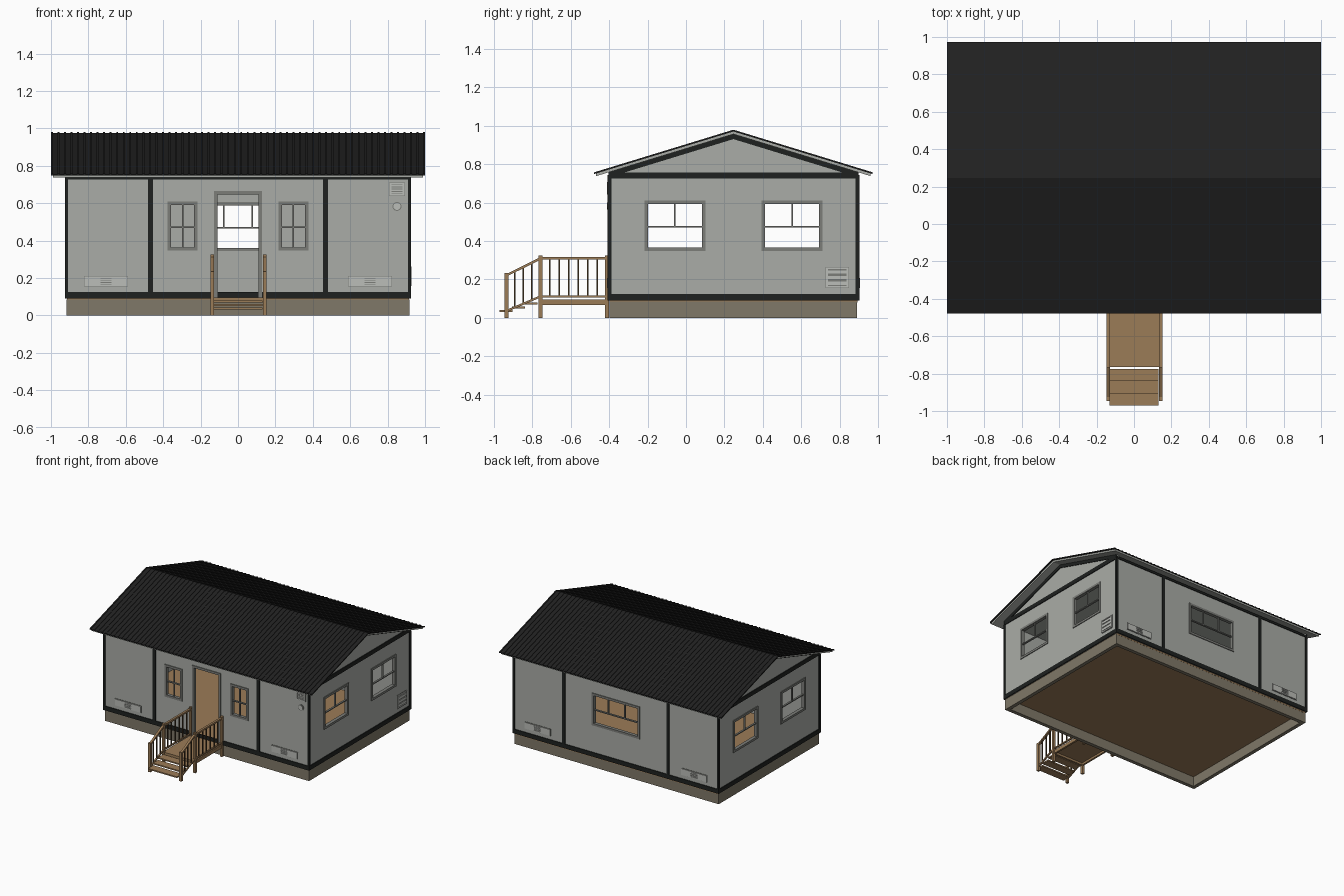
import bpy, bmesh, math
from mathutils import Vector

if "Cube" in bpy.data.objects:
    bpy.data.objects.remove(bpy.data.objects["Cube"])


def material(name, col):
    m = bpy.data.materials.new(name)
    m.diffuse_color = (*col, 1)
    m.use_nodes = True
    m.node_tree.nodes["Principled BSDF"].inputs["Base Color"].default_value = m.diffuse_color
    return m


GREY = material("wall grey", (0.40, 0.415, 0.385))
BLACK = material("trim black", (0.013, 0.015, 0.014))
ROOF = material("roof charcoal", (0.015, 0.015, 0.015))
TAN = material("wood tan", (0.33, 0.20, 0.095))
BASE = material("foundation taupe", (0.215, 0.188, 0.138))
FRAME = material("frame grey", (0.20, 0.205, 0.19))
VENT = material("vent light grey", (0.50, 0.51, 0.48))
DARK = material("baluster brown", (0.075, 0.045, 0.02))

YC = 0.247                       # ridge line
W, F, B = 0.92, YC - 0.65, YC + 0.65   # wall faces
Z0, Z1 = 0.09, 0.742             # wall bottom and top


def finish(name, bm, mat):
    bmesh.ops.recalc_face_normals(bm, faces=bm.faces)
    me = bpy.data.meshes.new(name)
    bm.to_mesh(me)
    bm.free()
    me.materials.append(mat)
    ob = bpy.data.objects.new(name, me)
    bpy.context.collection.objects.link(ob)
    return ob


def prism(bm, a, off):
    """Extrude polygon a by vector off."""
    off = Vector(off)
    lo = [bm.verts.new(p) for p in a]
    hi = [bm.verts.new(Vector(p) + off) for p in a]
    bm.faces.new(lo)
    bm.faces.new(hi[::-1])
    n = len(a)
    for i in range(n):
        j = (i + 1) % n
        bm.faces.new((lo[j], lo[i], hi[i], hi[j]))


def boxes(name, items, mat):
    bm = bmesh.new()
    for x0, x1, y0, y1, z0, z1 in items:
        prism(bm, [(x0, y0, z0), (x1, y0, z0), (x1, y1, z0), (x0, y1, z0)], (0, 0, z1 - z0))
    return finish(name, bm, mat)


def on(side, u0, u1, v0, v1, d0, d1):
    """Box on a wall: u along it, v up, d outward from its face."""
    if side == "front":
        return (u0, u1, F - d1, F - d0, v0, v1)
    if side == "back":
        return (u0, u1, B + d0, B + d1, v0, v1)
    if side == "right":
        return (W + d0, W + d1, u0, u1, v0, v1)
    return (-W - d1, -W - d0, u0, u1, v0, v1)


def wall(side, u0, u1, holes):
    """Wall panel with real openings, split in columns around the holes."""
    items, u = [], u0
    for a, b, c, d in sorted(holes):
        items.append(on(side, u, a, Z0, Z1, -0.02, 0))
        if c > Z0:
            items.append(on(side, a, b, Z0, c, -0.02, 0))
        items.append(on(side, a, b, d, Z1, -0.02, 0))
        u = b
    items.append(on(side, u, u1, Z0, Z1, -0.02, 0))
    boxes(side + "_wall", items, GREY)


def frame(name, side, hole, bars=(), low_bars=True, t=0.012, sash=True):
    """Opening surround with glazing bars."""
    a, b, c, d = hole
    it = [on(side, a - .006, a + t, c, d, -.022, .006), on(side, b - t, b + .006, c, d, -.022, .006),
          on(side, a - .006, b + .006, d - t, d + .006, -.022, .006)]
    mid = c + (d - c) * 0.48
    if sash:
        it += [on(side, a - .006, b + .006, c - .006, c + t, -.022, .006),
               on(side, a, b, mid - .004, mid + .004, -.015, 0)]
    for u in bars:
        it.append(on(side, u - .004, u + .004, c if low_bars else mid, d, -.014, -.002))
    boxes(name, it, FRAME)


# walls, windows and doorway
sides = [(-0.21, 0.095, 0.355, 0.605), (0.40, 0.705, 0.355, 0.605)]
fronts = [(-0.37, -0.222, 0.352, 0.602), (0.222, 0.37, 0.352, 0.602)]
door = (-0.122, 0.122, Z0, 0.66)
rear = (-0.21, 0.21, 0.35, 0.60)
wall("front", -W, W, fronts + [door])
wall("back", -W, W, [rear])
for s in ("left", "right"):
    wall(s, F + 0.02, B - 0.02, sides)
    for i, h in enumerate(sides):
        frame(f"{s}_window_{i + 1}", s, h, [(h[0] + h[1]) / 2], False)
for i, h in enumerate(fronts):
    frame(f"front_window_{i + 1}", "front", h, [(h[0] + h[1]) / 2])
frame("back_window", "back", rear, [-0.075, 0.075], False)
frame("door_frame", "front", door, sash=False)

# foundation ring, floor and ceiling
fx, f0, f1 = 0.918, F + 0.004, B - 0.006
boxes("foundation", [(-fx, fx, f0, f0 + .03, 0, .085), (-fx, fx, f1 - .03, f1, 0, .085),
                     (-fx, -fx + .03, f0 + .03, f1 - .03, 0, .085),
                     (fx - .03, fx, f0 + .03, f1 - .03, 0, .085)], BASE)
boxes("floor", [(-W + .005, W - .005, F + .005, B - .005, .08, .096)], TAN)
boxes("ceiling", [(-W + .02, W - .02, F + .02, B - .02, .728, .738)], GREY)

# black trim strips
trim = []
for s in ("front", "back"):
    trim += [on(s, -W - .006, W + .006, Z0, .125, 0, .006), on(s, -W, W, .728, .745, 0, .006)]
    trim += [on(s, u - .013, u + .013, .125, .728, 0, .006) for u in (-0.468, 0.468)]
    trim += [on(s, min(a, b), max(a, b), .125, .728, 0, .006)
             for a, b in ((-W - .006, -W + .01), (W - .01, W + .006))]
for s in ("left", "right"):
    trim += [on(s, F, B, Z0, .125, 0, .006), on(s, F, B, .725, .758, 0, .006),
             on(s, F, F + .014, .125, .725, 0, .006), on(s, B - .014, B, .125, .725, 0, .006)]
boxes("wall_trim", trim, BLACK)

# roof: two slopes swept along x
SL = 0.306


def slopes(bm, half, top, thick, x0, x1):
    for s in (-1, 1):
        e = YC + s * half
        prism(bm, [(x0, YC, top), (x0, e, top - SL * half), (x0, e, top - SL * half - thick),
                   (x0, YC, top - thick)], (x1 - x0, 0, 0))


bm = bmesh.new()
slopes(bm, 0.725, 0.976, 0.005, -1, 1)
for i in range(58):
    x = -0.995 + 1.99 * i / 57
    slopes(bm, 0.725, 0.980, 0.004, x - .005, x + .005)
finish("roof_sheet", bm, ROOF)
bm = bmesh.new()
slopes(bm, 0.715, 0.971, 0.014, -0.99, 0.99)
finish("roof_deck_and_soffit", bm, GREY)
bm = bmesh.new()
for x in (-W - .006, W):
    slopes(bm, 0.65, 0.957, 0.026, x, x + .006)
finish("gable_rake_trim", bm, BLACK)
bm = bmesh.new()
for x in (-W, W - .02):
    prism(bm, [(x, F, Z1), (x, B, Z1), (x, B, .957 - SL * .65), (x, YC, .957),
               (x, F, .957 - SL * .65)], (.02, 0, 0))
finish("gable_walls", bm, GREY)


# vents
def vent(name, side, u0, u1, v0, v1, n, grille=None):
    g0, g1 = grille or (u0 + .01, u1 - .01)
    boxes(name + "_back", [on(side, u0 - .003, u1 + .003, v0 - .003, v1 + .003, 0, .003)], FRAME)
    e = .008
    it = [on(side, u0, g0, v0, v1, .003, .008), on(side, g1, u1, v0, v1, .003, .008),
          on(side, g0, g1, v0, v0 + e, .003, .008), on(side, g0, g1, v1 - e, v1, .003, .008)]
    p = (v1 - v0 - 2 * e) / n
    for i in range(n):
        z = v0 + e + p * (i + .5)
        it.append(on(side, g0, g1, z - p * .28, z + p * .28, .003, .007))
    boxes(name, it, VENT)


for s in ("front", "back"):
    for i, u in enumerate((-0.705, 0.705)):
        vent(f"{s}_low_vent_{i + 1}", s, u - .115, u + .115, .157, .208, 3, (u - .03, u + .03))
vent("front_high_vent", "front", .81, .89, .642, .708, 4)
vent("right_low_vent", "right", .73, .845, .158, .262, 3)
for n, r, d, m in (("lamp_rim", .024, .005, FRAME), ("round_lamp", .019, .009, VENT)):
    bm = bmesh.new()
    prism(bm, [(.85 + r * math.cos(k * math.tau / 20), F, .583 + r * math.sin(k * math.tau / 20))
               for k in range(20)], (0, -d, 0))
    finish(n, bm, m)

# porch deck and stairs
boxes("porch_deck", [(-.14, .146, -.765, F, .085, .095), (-.14, .146, -.765, -.75, .068, .085),
                     (-.14, -.125, -.75, F, .068, .085), (.131, .146, -.75, F, .068, .085)], TAN)
boxes("stair_treads", [(-.13, .13, y, y + .066, z - .01, z)
                       for y, z in ((-.97, .042), (-.905, .06), (-.84, .08))], TAN)
posts, rails, spindles = [], bmesh.new(), []


def sloped(bm, x, w, y0, z0, y1, z1, h):
    prism(bm, [(x - w, y0, z0), (x - w, y1, z1), (x - w, y1, z1 + h), (x - w, y0, z0 + h)], (2 * w, 0, 0))


for x in (-.137, .143):
    for y, h in ((-.935, .235), (-.758, .325), (-.412, .325)):
        posts.append((x - .01, x + .01, y - .01, y + .01, 0, h))
    sloped(rails, x, .009, -.758, .303, -.412, .303, .014)
    sloped(rails, x, .006, -.758, .106, -.412, .106, .010)
    sloped(rails, x, .009, -.935, .215, -.758, .303, .014)
    sloped(rails, x, .006, -.935, .03, -.758, .106, .012)
    for i in range(1, 7):
        y = -.758 + .346 * i / 7
        spindles.append((x - .004, x + .004, y - .004, y + .004, .11, .306))
    for i in range(1, 4):
        t = i / 4
        y = -.935 + .177 * t
        spindles.append((x - .004, x + .004, y - .004, y + .004, .036 + .076 * t, .22 + .088 * t))
boxes("porch_posts", posts, TAN)
finish("porch_rails", rails, TAN)
boxes("porch_balusters", spindles, DARK)
